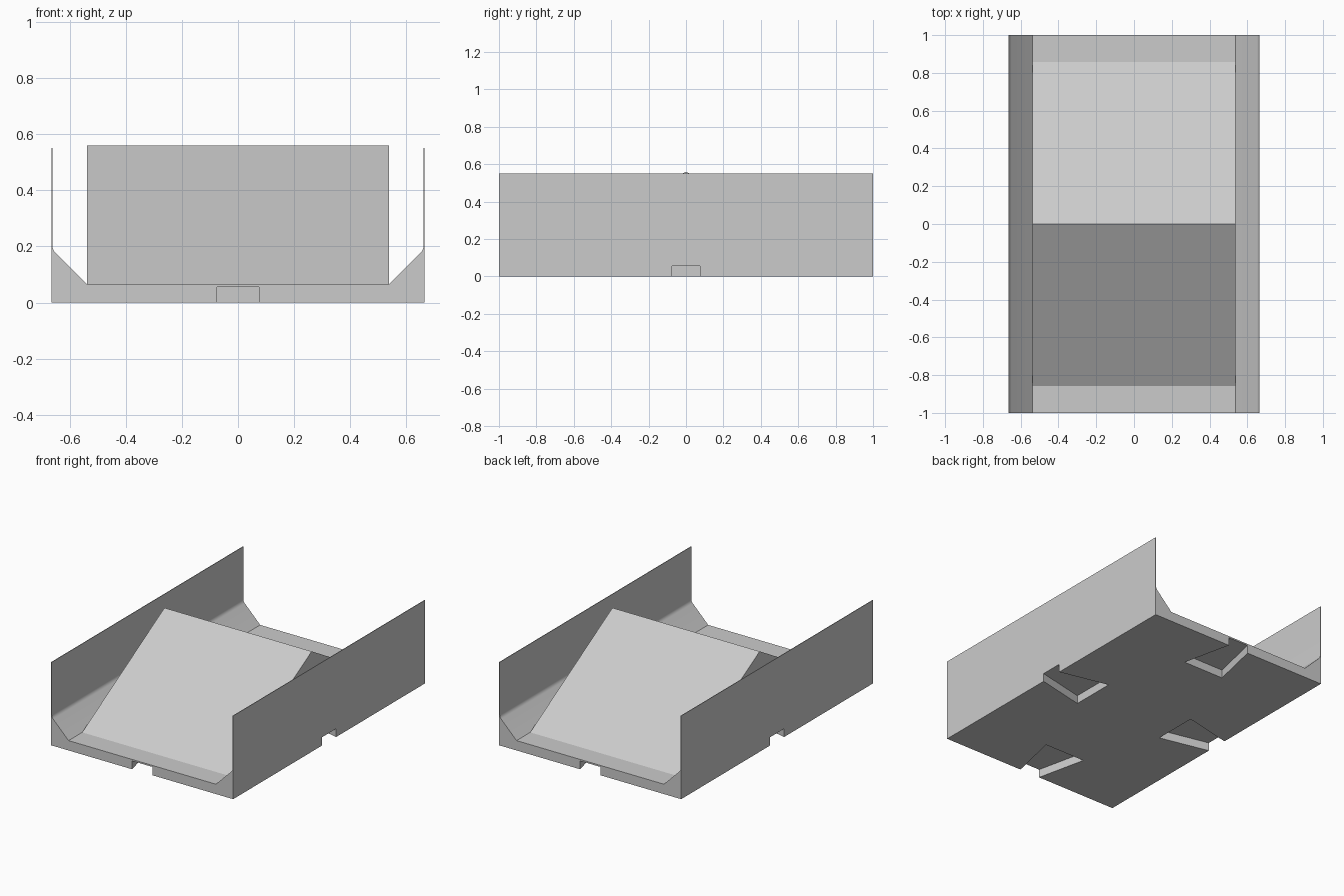
import bpy, bmesh, math
from mathutils import Matrix, Vector

cube = bpy.data.objects.get("Cube")
if cube:
    bpy.data.objects.remove(cube, do_unlink=True)

HALF_X, HALF_Y, WALL_TOP = 0.665, 1.0, 0.55
FLOOR, INNER, FLOOR_X = 0.065, 0.661, 0.538
RIDGE = 0.56

grey = bpy.data.materials.new("light grey plastic")
grey.diffuse_color = (0.6, 0.6, 0.6, 1)
grey.use_nodes = True
grey.node_tree.nodes["Principled BSDF"].inputs["Base Color"].default_value = (0.6, 0.6, 0.6, 1)


def prism(name, points, sweep):
    """Extrude a closed outline of 3D points along a vector."""
    bm = bmesh.new()
    face = bm.faces.new([bm.verts.new(p) for p in points])
    made = bmesh.ops.extrude_face_region(bm, geom=[face])["geom"]
    verts = [v for v in made if isinstance(v, bmesh.types.BMVert)]
    bmesh.ops.translate(bm, verts=verts, vec=sweep)
    bmesh.ops.recalc_face_normals(bm, faces=bm.faces)
    mesh = bpy.data.meshes.new(name)
    bm.to_mesh(mesh)
    bm.free()
    mesh.materials.append(grey)
    obj = bpy.data.objects.new(name, mesh)
    bpy.context.collection.objects.link(obj)
    return obj


# Half of the tray section: floor, sloped shoulder, small fillet, thin wall
corner_z = FLOOR + INNER - FLOOR_X
tangent = 0.015
radius = tangent / math.tan(math.pi / 8)
half = [(HALF_X, 0), (HALF_X, WALL_TOP), (INNER, WALL_TOP)]
for i in range(5):
    a = math.radians(45 * i / 4)
    half.append((INNER - radius + radius * math.cos(a),
                 corner_z + tangent - radius * math.sin(a)))
half.append((FLOOR_X, FLOOR))
section = half + [(-x, z) for x, z in reversed(half)]
tray = prism("tray", [(x, -HALF_Y, z) for x, z in section], (0, 2 * HALF_Y, 0))

# Dovetail connector sockets under the middle of each side
slope = 0.075 / 0.335
cutters = []
for i, reach in enumerate((HALF_Y, HALF_X, HALF_Y, HALF_X)):
    over = 0.05
    mouth = 0.075 - slope * over
    outline = [(-mouth, -reach - over), (mouth, -reach - over),
               (0.15, -reach + 0.335), (-0.15, -reach + 0.335)]
    turn = Matrix.Rotation(i * math.pi / 2, 3, 'Z')
    cutter = prism("socket_cutter", [turn @ Vector((x, y, -0.1)) for x, y in outline], (0, 0, 0.155))
    cutter.hide_render = True
    mod = tray.modifiers.new("socket", 'BOOLEAN')
    mod.operation, mod.solver, mod.object = 'DIFFERENCE', 'EXACT', cutter
    cutters.append(cutter)

# Bake the sockets into the tray and discard the cutters
bpy.context.view_layer.update()
baked = bpy.data.meshes.new_from_object(tray.evaluated_get(bpy.context.evaluated_depsgraph_get()))
tray.modifiers.clear()
tray.data = baked
for cutter in cutters:
    bpy.data.objects.remove(cutter, do_unlink=True)

# Double ramp rising to a ridge across the middle, sunk slightly into the floor
run = (RIDGE - FLOOR) / math.tan(math.radians(30))
sunk = FLOOR - 0.004
ramp = prism("double_ramp",
             [(-FLOOR_X, y, z) for y, z in
              ((-run, sunk), (-run, FLOOR), (0, RIDGE), (run, FLOOR), (run, sunk))],
             (2 * FLOOR_X, 0, 0))

# Smooth only the fillet
bpy.ops.object.select_all(action='DESELECT')
tray.select_set(True)
bpy.context.view_layer.objects.active = tray
bpy.ops.object.shade_smooth_by_angle(angle=math.radians(20))
